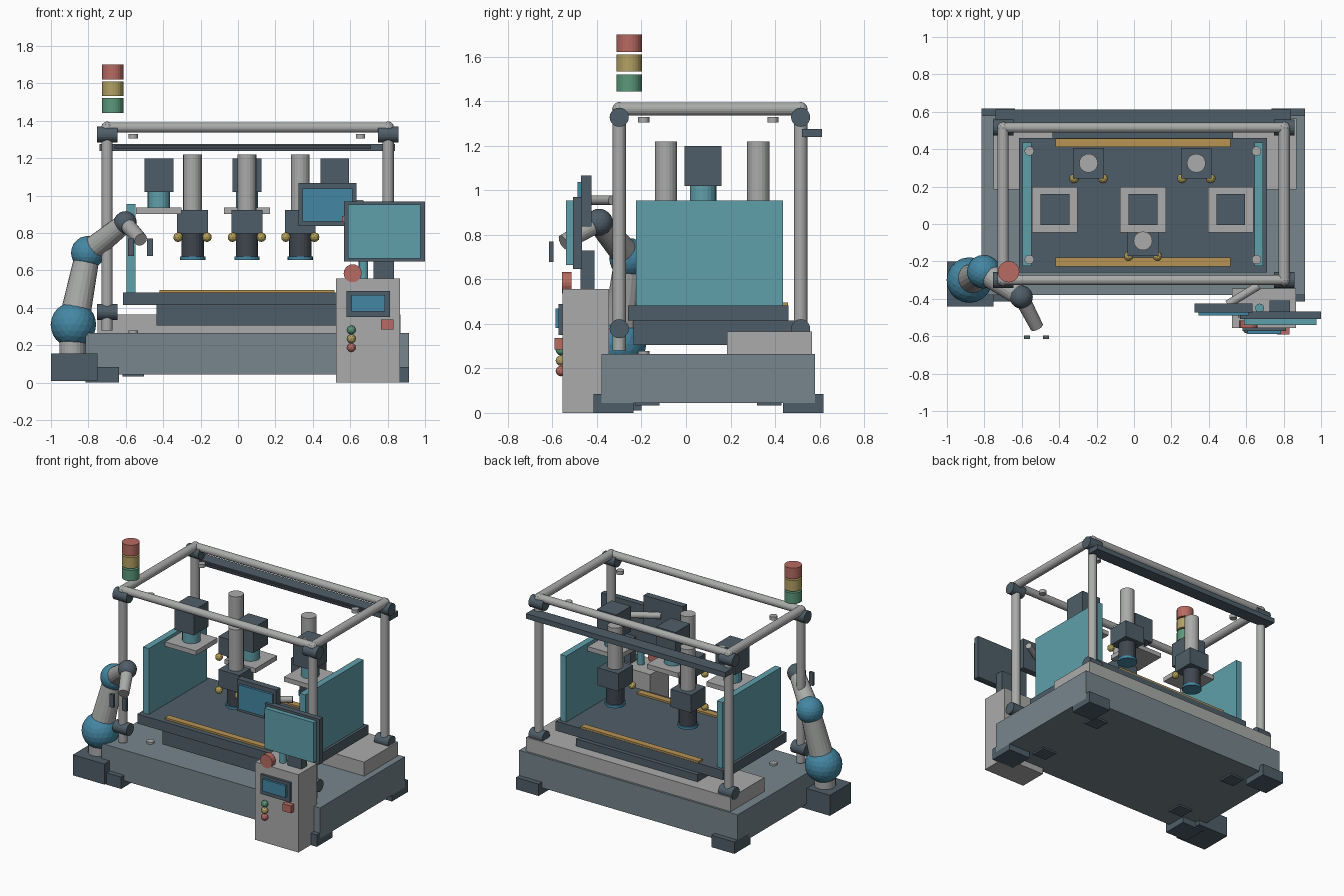
import bpy, bmesh
from math import pi
from mathutils import Vector, Matrix

if "Cube" in bpy.data.objects:
    bpy.data.objects.remove(bpy.data.objects["Cube"])

PALETTE = {
    "steel": (118, 133, 139), "dark": (80, 94, 104), "black": (66, 72, 80), "light": (168, 170, 168),
    "teal": (96, 158, 170), "blue": (70, 134, 162), "gold": (178, 158, 88),
    "orange": (182, 146, 84), "red": (182, 106, 98), "green": (92, 152, 122),
    "yellow": (178, 160, 100)}
mats = {}


def material(key):
    if key not in mats:
        m = bpy.data.materials.new(key)
        m.diffuse_color = [(c / 255) ** 2.2 for c in PALETTE[key]] + [1]
        m.use_nodes = True
        m.node_tree.nodes["Principled BSDF"].inputs["Base Color"].default_value = m.diffuse_color
        mats[key] = m
    return mats[key]


def finish(bm, name, color):
    me = bpy.data.meshes.new(name)
    bm.to_mesh(me)
    bm.free()
    ob = bpy.data.objects.new(name, me)
    me.materials.append(material(color))
    bpy.context.collection.objects.link(ob)
    return ob


def box(name, x, y, z, color):
    """Box from (min, max) ranges."""
    bm = bmesh.new()
    size = [r[1] - r[0] for r in (x, y, z)]
    mid = [(r[0] + r[1]) / 2 for r in (x, y, z)]
    bmesh.ops.create_cube(bm, size=1, matrix=Matrix.Translation(mid) @ Matrix.Diagonal((*size, 1)))
    return finish(bm, name, color)


def rod(name, a, b, r, color, r2=None, sides=20):
    """Cylinder or cone between two points."""
    a, b = Vector(a), Vector(b)
    d = b - a
    rot = Vector((0, 0, 1)).rotation_difference(d).to_matrix().to_4x4()
    bm = bmesh.new()
    bmesh.ops.create_cone(bm, cap_ends=True, segments=sides, radius1=r, radius2=r if r2 is None else r2,
                          depth=d.length, matrix=Matrix.Translation((a + b) / 2) @ rot)
    return finish(bm, name, color)


def ball(name, c, r, color, sub=3):
    bm = bmesh.new()
    bmesh.ops.create_icosphere(bm, subdivisions=sub, radius=r, matrix=Matrix.Translation(c))
    return finish(bm, name, color)


# base, feet and raised rear plinth
box("base", (-.815, .915), (-.38, .58), (.045, .265), "steel")
box("rear_plinth", (-.75, .87), (.185, .565), (.265, .365), "light")
for x in ((-.815, -.635), (.735, .915)):
    for y in ((-.415, -.235), (.435, .617)):
        box("corner_foot", x, y, (0, .085), "dark")
for x in (-.56, .655):
    for y in (-.175, .375):
        box("under_pad", (x - .057, x + .057), (y - .055, y + .055), (.033, .046), "dark")
    for y in (-.19, .39):
        rod("base_cap", (x, y, .26), (x, y, .279), .025, "light")
        rod("upper_cap", (x, y, 1.305), (x, y, 1.33), .025, "light")

# work table, rails and side shields
box("table_pedestal", (-.435, .53), (-.235, .49), (.305, .416), "dark")
box("table_top", (-.615, .71), (-.26, .46), (.415, .483), "dark")
for y in (-.203, .435):
    box("guide_rail", (-.42, .515), (y - .023, y + .023), (.48, .496), "orange")
for x in (-.572, .668):
    box("side_shield", (x - .023, x + .023), (-.225, .435), (.48, .955), "teal")

# tubular frame with dark clamps
XS, YS, TOP = (-.7, .803), (-.3, .515), 1.365
for x in XS:
    for y in YS:
        rod("frame_post", (x, y, .28 if y < 0 else .36), (x, y, TOP), .03, "light")
        ball("frame_corner", (x, y, TOP), .032, "light", 2)
        for z in (.378, 1.328):
            rod("frame_clamp", (x - .055, y, z), (x + .055, y, z), .043, "dark")
    rod("frame_side_rail", (x, YS[0], TOP), (x, YS[1], TOP), .03, "light")
for y in YS:
    rod("frame_long_rail", (XS[0], y, TOP), (XS[1], y, TOP), .027, "light")
box("rear_beam", (-.74, .84), (.52, .612), (1.24, 1.276), "dark")
box("rear_beam_strip", (-.66, .71), (.505, .525), (1.25, 1.268), "black")

# signal tower
for z, c in ((1.443, "green"), (1.533, "yellow"), (1.622, "red")):
    rod("signal_" + c, (-.67, -.255, z), (-.67, -.255, z + .078), .057, c, sides=24)

# motor heads with square plates
for x in (-.423, .048, .517):
    y = .077
    box("motor_plate", (x - .122, x + .122), (y - .122, y + .122), (.903, .936), "light")
    rod("motor_collar", (x, y, .93), (x, y, 1.025), .06, "teal")
    box("motor_body", (x - .077, x + .077), (y - .083, y + .083), (1.02, 1.2), "dark")

# press spindles
for x, y in ((-.243, .325), (.048, -.09), (.333, .325)):
    rod("spindle_cylinder", (x, y, .91), (x, y, 1.22), .05, "light")
    box("spindle_block", (x - .082, x + .082), (y - .082, y + .082), (.798, .924), "dark")
    rod("spindle_nose", (x, y, .665), (x, y, .8), .06, "black")
    rod("spindle_ring", (x, y, .655), (x, y, .674), .068, "blue")
    for s in (-1, 1):
        ball("spindle_knob", (x + s * .077, y - .082, .778), .026, "gold", 2)

# robot arm
S, E, W, T = (-.88, -.3, .31), (-.803, -.255, .695), (-.603, -.39, .855), (-.52, -.55, .765)
box("robot_pedestal", (-1, -.75), (-.44, -.2), (.01, .157), "dark")
rod("robot_column", (-.885, -.31, .15), (-.885, -.31, .25), .07, "light")
ball("robot_shoulder", S, .122, "blue")
rod("robot_lower_arm", S, E, .083, "light", .066)
ball("robot_elbow", E, .09, "blue")
rod("robot_upper_arm", E, W, .066, "light", .052)
ball("robot_wrist", W, .062, "dark")
rod("robot_hand", W, T, .042, "light", .036)
for x in (-.572, -.47):
    box("gripper_finger", (x - .016, x + .016), (-.616, -.595), (.678, .77), "dark")

# control cabinet
box("cabinet", (.525, .867), (-.555, -.345), (0, .557), "light")
box("cabinet_screen_frame", (.58, .812), (-.572, -.55), (.35, .49), "dark")
box("cabinet_screen", (.607, .787), (-.587, -.57), (.382, .468), "blue")
for z, c in ((.282, "green"), (.235, "yellow"), (.188, "red")):
    ball("cabinet_button_" + c, (.606, -.562, z), .024, c, 2)
box("cabinet_switch", (.765, .832), (-.59, -.55), (.284, .337), "red")
rod("stop_button", (.613, -.515, .585), (.613, -.557, .585), .048, "red")

# monitors, stand and support arm
box("monitor_stand", (.725, .835), (-.475, -.41), (.55, .73), "dark")
rod("sensor_post", (.672, -.45, .55), (.672, -.45, .66), .024, "teal")
box("main_monitor", (.567, 1.0), (-.507, -.468), (.647, .97), "dark")
box("main_screen", (.587, .977), (-.54, -.505), (.665, .953), "teal")
box("side_monitor", (.323, .633), (-.472, -.425), (.838, 1.067), "dark")
box("side_screen", (.345, .613), (-.488, -.47), (.862, 1.037), "blue")
box("side_monitor_button", (.555, .59), (-.5, -.485), (.86, .89), "red")
rod("monitor_arm", (.5, -.43, .955), (.665, -.33, .955), .022, "light")
